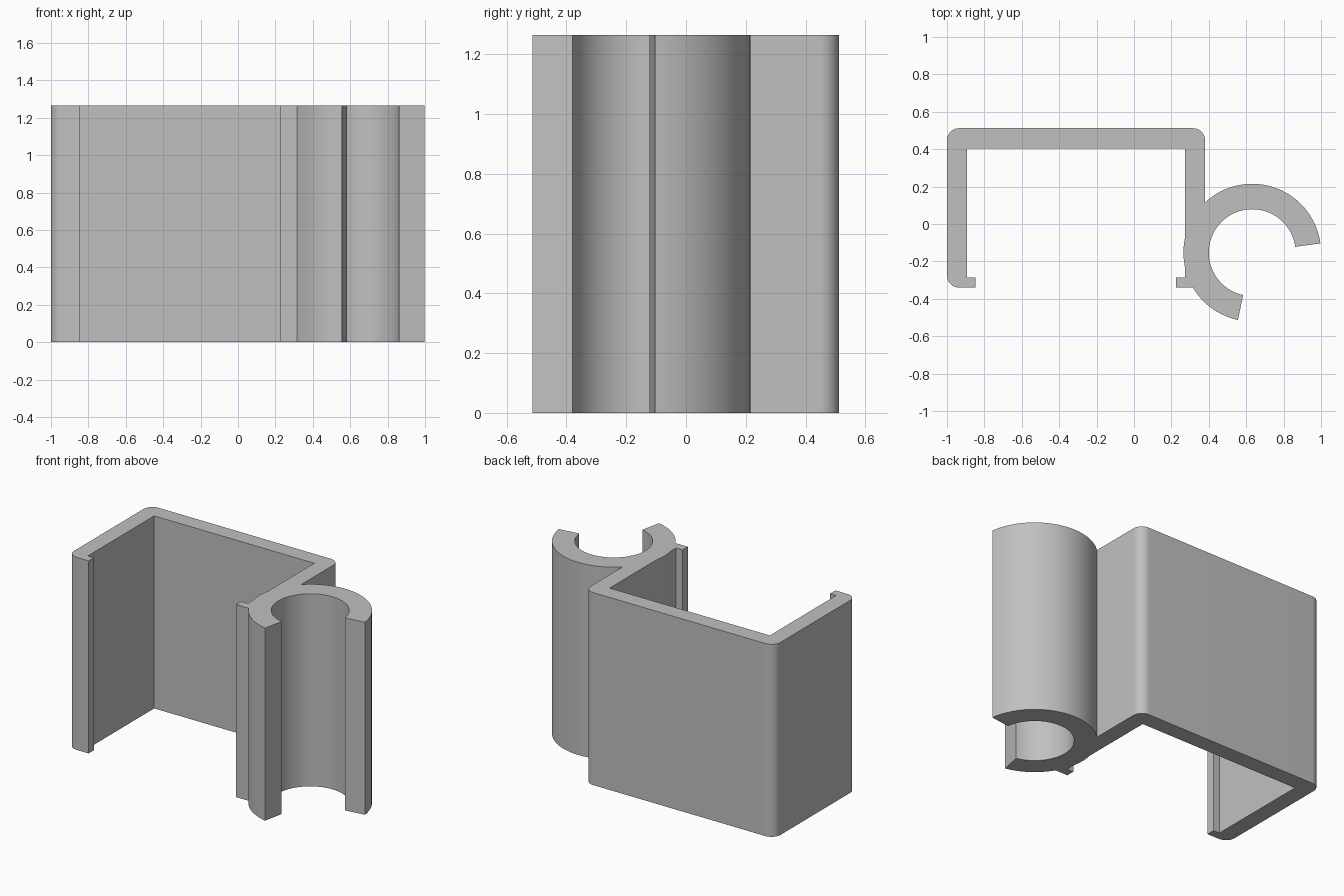
import bpy, bmesh
from math import cos, sin, radians, acos, asin, pi, ceil

cube = bpy.data.objects.get("Cube")
if cube:
    bpy.data.objects.remove(cube, do_unlink=True)

HEIGHT = 1.265
CX, CY = 0.632, -0.153             # ring centre
R_OUT, R_IN = 0.368, 0.232         # ring radii
LEFT, RIGHT, BACK, FRONT = -1.0, 0.38, 0.512, -0.34
WALL, CORNER, LIP = 0.108, 0.065, 0.055


def arc(cx, cy, r, start, end):
    """Points along an arc, angles in radians, either direction."""
    n = max(2, ceil(abs(end - start) / radians(5)))
    return [(cx + r * cos(start + (end - start) * i / n),
             cy + r * sin(start + (end - start) * i / n)) for i in range(n + 1)]


# Ring opening and the angles where the ring meets the channel
mouth_a, mouth_b = radians(7.7), radians(258)
inner_x = RIGHT - WALL
bulge = acos((inner_x - CX) / R_OUT)
wall_join = acos((RIGHT - CX) / R_OUT)
lip_join = pi - asin((FRONT - CY) / R_OUT)

# Inside of the channel, from left lip to right lip
outline = [(-0.848, FRONT), (-0.848, FRONT + LIP), (LEFT + WALL, FRONT + LIP),
           (LEFT + WALL, BACK - WALL), (inner_x, BACK - WALL)]
outline += arc(CX, CY, R_OUT, bulge, 2 * pi - bulge)
outline += [(inner_x, FRONT + LIP), (0.225, FRONT + LIP), (0.225, FRONT)]
# Open ring: front jaw, bore, back jaw
outline += arc(CX, CY, R_OUT, lip_join, mouth_b)
outline += arc(CX, CY, R_IN, mouth_b, mouth_a)
outline += arc(CX, CY, R_OUT, mouth_a, wall_join)
# Outside of the channel with rounded corners
outline += arc(RIGHT - CORNER, BACK - CORNER, CORNER, 0, pi / 2)
outline += arc(LEFT + CORNER, BACK - CORNER, CORNER, pi / 2, pi)
outline += arc(LEFT + CORNER, FRONT + CORNER, CORNER, pi, 1.5 * pi)

# Extrude the profile
bm = bmesh.new()
base = bm.faces.new([bm.verts.new((x, y, 0)) for x, y in outline])
top = bmesh.ops.extrude_face_region(bm, geom=[base], use_keep_orig=True)["geom"]
bmesh.ops.translate(bm, vec=(0, 0, HEIGHT),
                    verts=[v for v in top if isinstance(v, bmesh.types.BMVert)])
bmesh.ops.recalc_face_normals(bm, faces=bm.faces)
mesh = bpy.data.meshes.new("channel_clip")
bm.to_mesh(mesh)
bm.free()
clip = bpy.data.objects.new("channel_clip", mesh)
bpy.context.collection.objects.link(clip)

# Plain grey material
grey = bpy.data.materials.new("light_grey")
grey.use_nodes = True
color = (0.53, 0.53, 0.53, 1)
grey.diffuse_color = color
grey.node_tree.nodes["Principled BSDF"].inputs["Base Color"].default_value = color
mesh.materials.append(grey)

# Smooth curves, crisp edges
bpy.ops.object.select_all(action="DESELECT")
clip.select_set(True)
bpy.context.view_layer.objects.active = clip
bpy.ops.object.shade_smooth_by_angle(angle=radians(20))
